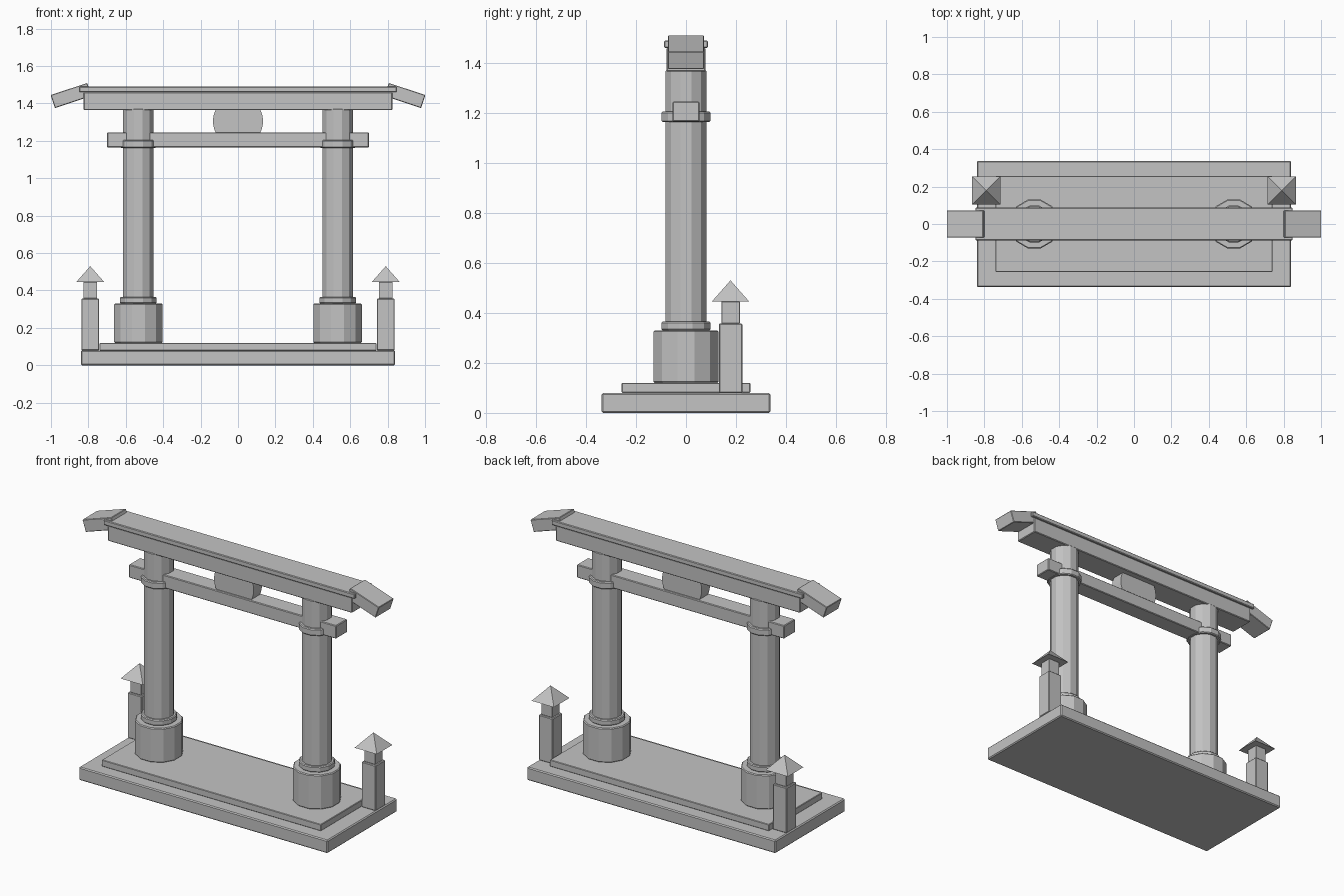
import bpy
import math

old = bpy.data.objects.get("Cube")
if old:
    bpy.data.objects.remove(old, do_unlink=True)

# One stone grey for everything
stone = bpy.data.materials.new("stone_grey")
stone.use_nodes = True
GREY = (0.55, 0.55, 0.55, 1)
stone.diffuse_color = GREY
stone.node_tree.nodes["Principled BSDF"].inputs["Base Color"].default_value = GREY


def finish(name, bevel):
    obj = bpy.context.object
    obj.name = name
    obj.data.materials.append(stone)
    if bevel:
        mod = obj.modifiers.new("edge_bevel", "BEVEL")
        mod.width = bevel
        mod.segments = 1
        mod.limit_method = "ANGLE"
        mod.angle_limit = math.radians(50)
    return obj


def box(name, x, y, half_x, half_y, low, high, bevel=0.004, tilt=0):
    bpy.ops.mesh.primitive_cube_add(size=2, location=(x, y, (low + high) / 2))
    obj = bpy.context.object
    obj.scale = (half_x, half_y, (high - low) / 2)
    bpy.ops.object.transform_apply(location=False, rotation=False, scale=True)
    obj.rotation_euler.y = tilt
    return finish(name, bevel)


def drum(name, x, apothem, low, high, sides=12, bevel=0.005):
    # Flat facets face the main axes
    bpy.ops.mesh.primitive_cylinder_add(
        vertices=sides, radius=apothem / math.cos(math.pi / sides),
        depth=high - low, location=(x, 0, (low + high) / 2),
        rotation=(0, 0, math.pi / sides))
    return finish(name, bevel)


# Stepped platform
box("platform", 0, 0, 0.84, 0.337, 0, 0.08, 0.006)
box("platform_step", 0, 0, 0.74, 0.257, 0.08, 0.12, 0.003)

# Crossbeams
box("tie_beam", 0, 0, 0.70, 0.054, 1.165, 1.245)
box("lintel", 0, 0, 0.825, 0.078, 1.365, 1.46)
box("top_beam", 0, 0, 0.848, 0.087, 1.46, 1.49)

# Round plaque held between the beams
bpy.ops.mesh.primitive_cylinder_add(
    vertices=32, radius=0.134, depth=0.08, location=(0, 0, 1.305),
    rotation=(math.pi / 2, 0, 0))
finish("centre_plaque", 0)
bpy.ops.object.shade_smooth_by_angle()

for side, s in (("left", 1), ("right", -1)):
    # Pillar with its footing and collars
    px = s * 0.533
    drum(side + "_pillar_footing", px, 0.13, 0.12, 0.33)
    drum(side + "_lower_collar", px, 0.098, 0.33, 0.365)
    drum(side + "_pillar", px, 0.082, 0.33, 1.372)
    drum(side + "_upper_collar", px, 0.098, 1.163, 1.205)

    # Drooping end of the roof beam
    box(side + "_beam_end", s * 0.8925, 0, 0.103, 0.072, 1.406, 1.479,
        0.003, s * math.radians(18.4))

    # Lantern post with a pyramid cap
    lx, ly = s * 0.79, 0.178
    box(side + "_lantern_post", lx, ly, 0.047, 0.047, 0.08, 0.357)
    box(side + "_lantern_neck", lx, ly, 0.037, 0.037, 0.357, 0.445, 0.002)
    bpy.ops.mesh.primitive_cone_add(
        vertices=4, radius1=0.075 * math.sqrt(2), radius2=0, depth=0.085,
        location=(lx, ly, 0.4875), rotation=(0, 0, math.pi / 4))
    finish(side + "_lantern_roof", 0)
